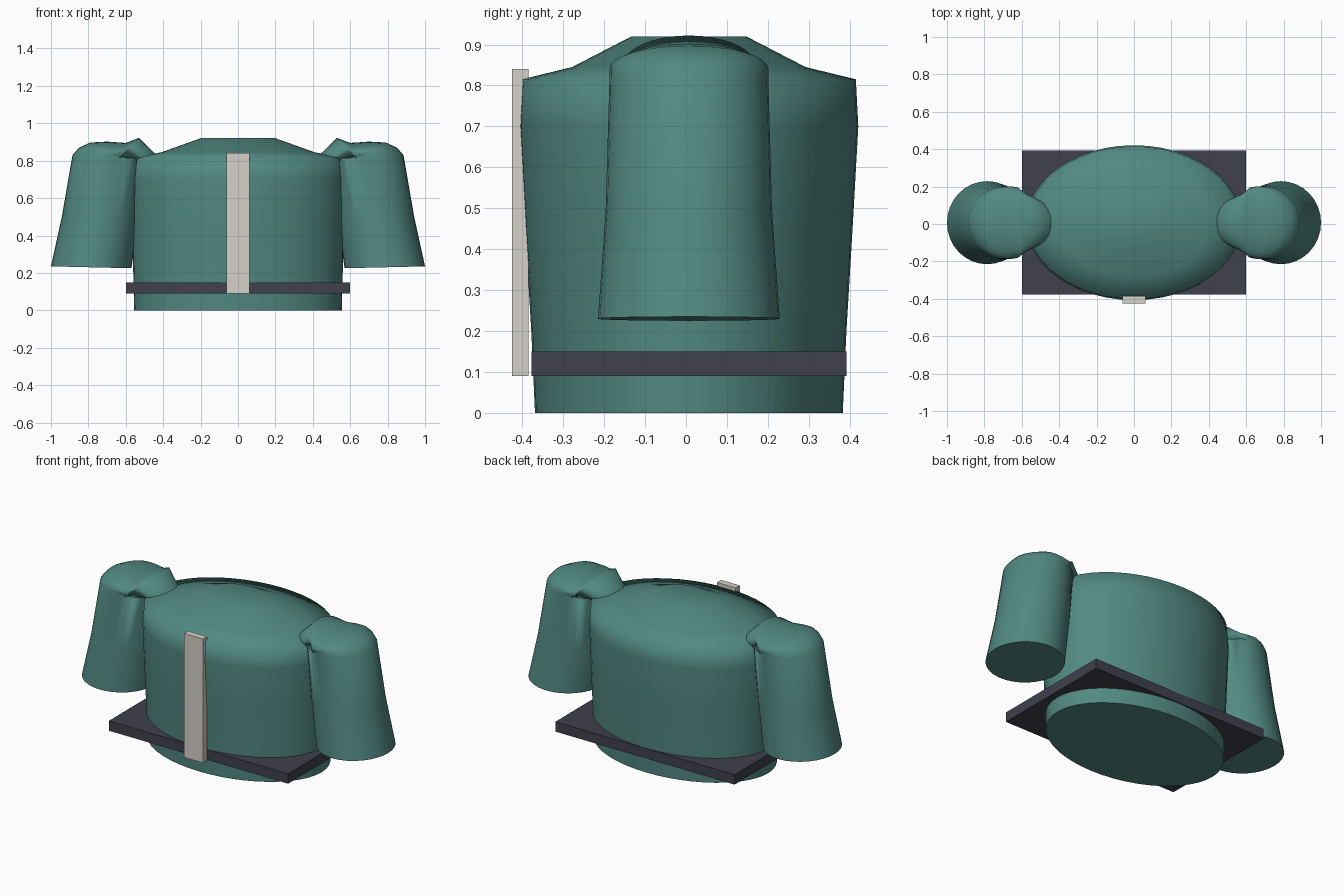
import bpy, bmesh, math
from mathutils import Vector

if "Cube" in bpy.data.objects:
    bpy.data.objects.remove(bpy.data.objects["Cube"])

CY = 0.007  # shared depth centre


def material(name, rgb):
    m = bpy.data.materials.new(name)
    m.diffuse_color = (*rgb, 1)
    m.use_nodes = True
    m.node_tree.nodes["Principled BSDF"].inputs["Base Color"].default_value = m.diffuse_color
    return m


CLOTH = material("green_cloth", (0.085, 0.25, 0.225))
DARK = material("dark_belt", (0.05, 0.052, 0.075))
PALE = material("pale_trim", (0.66, 0.63, 0.58))


def finish(name, bm, mat, smooth_angle=None):
    bmesh.ops.recalc_face_normals(bm, faces=bm.faces)
    mesh = bpy.data.meshes.new(name)
    bm.to_mesh(mesh)
    bm.free()
    ob = bpy.data.objects.new(name, mesh)
    bpy.context.collection.objects.link(ob)
    mesh.materials.append(mat)
    if smooth_angle:
        bpy.ops.object.select_all(action='DESELECT')
        ob.select_set(True)
        bpy.context.view_layer.objects.active = ob
        bpy.ops.object.shade_smooth_by_angle(angle=math.radians(smooth_angle))
    return ob


def loft(name, rings, mat, n=40, angle=84):
    """Skin elliptical rings given as (centre, half axis u, half axis v)."""
    bm = bmesh.new()
    loops = []
    for c, u, v in rings:
        loops.append([bm.verts.new(c + u * math.cos(2 * math.pi * i / n)
                                   + v * math.sin(2 * math.pi * i / n)) for i in range(n)])
    for a, b in zip(loops, loops[1:]):
        for i in range(n):
            j = (i + 1) % n
            bm.faces.new((a[i], a[j], b[j], b[i]))
    bm.faces.new(loops[0])
    bm.faces.new(loops[-1])
    return finish(name, bm, mat, angle)


def box(name, lo, hi, mat):
    bm = bmesh.new()
    bmesh.ops.create_cube(bm, size=1)
    lo, hi = Vector(lo), Vector(hi)
    for v in bm.verts:
        v.co = (lo + hi) / 2 + Vector(a * b for a, b in zip(v.co, hi - lo))
    return finish(name, bm, mat)


# Torso: (z, half width, half depth)
torso = [(0, 0.555, 0.376), (0.2, 0.56, 0.385), (0.45, 0.568, 0.4), (0.7, 0.576, 0.414),
         (0.815, 0.565, 0.408), (0.845, 0.41, 0.285), (0.92, 0.2, 0.14)]
loft("torso", [(Vector((0, CY, z)), Vector((w, 0, 0)), Vector((0, d, 0)))
               for z, w, d in torso], CLOTH, 48)

# Sleeves: each ring as (outer x, z, inner x, z, half depth), shoulder to cuff
sleeve = [(0.44, 0.835, 0.60, 0.77, 0.12), (0.53, 0.922, 0.66, 0.78, 0.16),
          (0.60, 0.895, 0.64, 0.765, 0.188), (0.70, 0.902, 0.60, 0.77, 0.193),
          (0.79, 0.897, 0.55, 0.785, 0.194), (0.85, 0.87, 0.52, 0.80, 0.194),
          (0.885, 0.83, 0.50, 0.81, 0.194), (0.942, 0.50, 0.53, 0.50, 0.203),
          (1.0, 0.235, 0.57, 0.225, 0.222)]
for side, s in (("left", 1), ("right", -1)):
    rings = []
    for x1, z1, x2, z2, d in sleeve:
        p, q = Vector((s * x1, CY, z1)), Vector((s * x2, CY, z2))
        rings.append(((p + q) / 2, (p - q) / 2, Vector((0, d, 0))))
    loft(side + "_sleeve", rings, CLOTH, 32, 70)

# Belt slab and front placket
box("belt", (-0.6, -0.378, 0.09), (0.6, 0.392, 0.15), DARK)
box("placket", (-0.0625, -0.425, 0.09), (0.0625, -0.385, 0.84), PALE)
